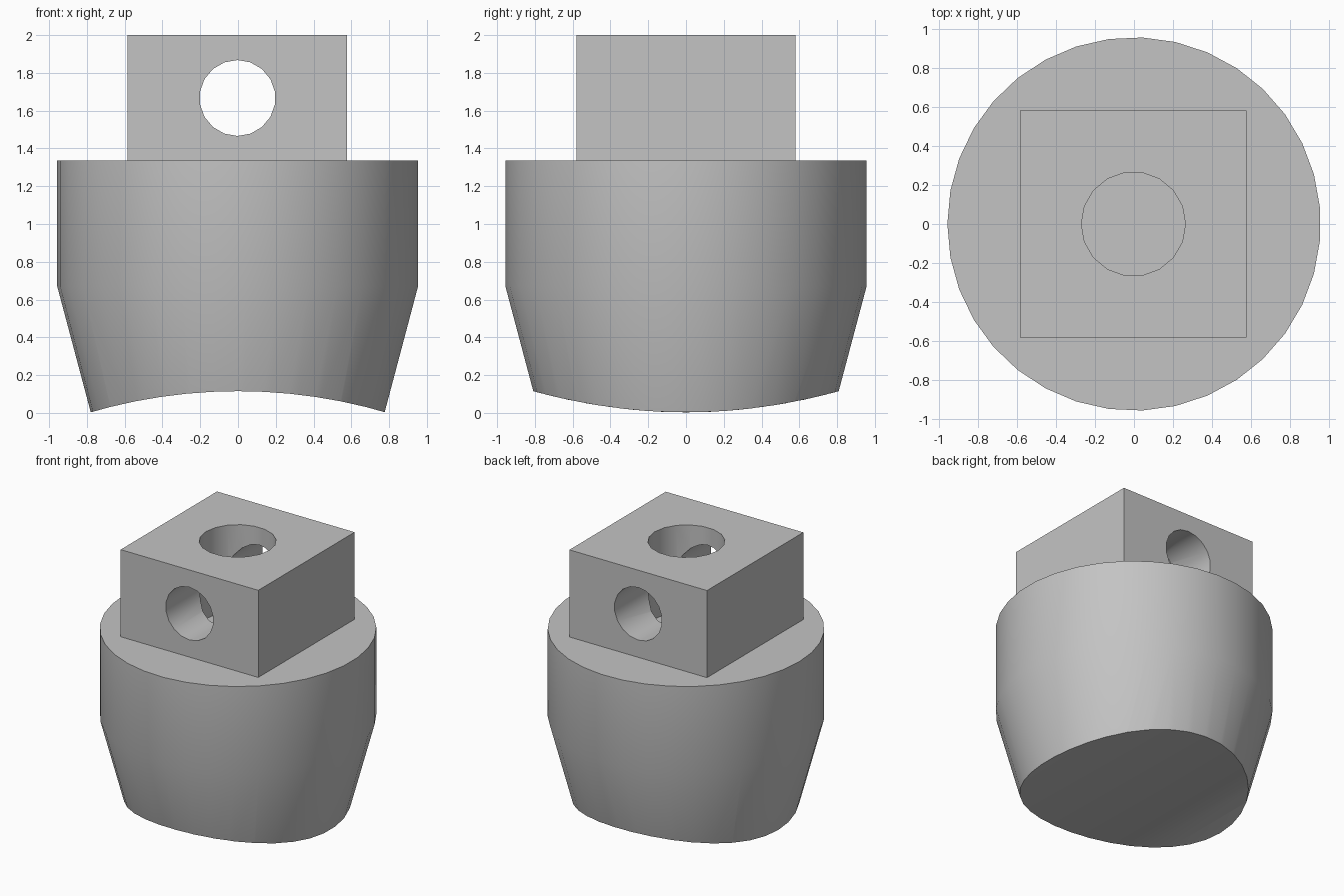
import bpy, bmesh, math
from mathutils import Matrix

cube = bpy.data.objects.get("Cube")
if cube:
    bpy.data.objects.remove(cube, do_unlink=True)

grey = bpy.data.materials.new("plain_grey")
grey.use_nodes = True
COLOUR = (0.55, 0.55, 0.55, 1)
grey.diffuse_color = COLOUR
grey.node_tree.nodes["Principled BSDF"].inputs["Base Color"].default_value = COLOUR


def make_object(name, bm, helper=False):
    bmesh.ops.recalc_face_normals(bm, faces=bm.faces)
    mesh = bpy.data.meshes.new(name)
    bm.to_mesh(mesh)
    bm.free()
    mesh.materials.append(grey)
    obj = bpy.data.objects.new(name, mesh)
    bpy.context.collection.objects.link(obj)
    obj.hide_render = helper
    return obj


def turned(name, rings, sides, matrix=Matrix(), helper=False):
    """Closed solid of round rings given as (radius, height)."""
    bm = bmesh.new()
    loops = []
    for r, z in rings:
        angles = [math.pi + 2 * math.pi * i / sides for i in range(sides)]
        loops.append([bm.verts.new((r * math.cos(a), r * math.sin(a), z)) for a in angles])
    for low, high in zip(loops, loops[1:]):
        for i in range(sides):
            j = (i + 1) % sides
            bm.faces.new((low[i], low[j], high[j], high[i]))
    bm.faces.new(loops[0][::-1])
    bm.faces.new(loops[-1])
    bm.transform(matrix)
    return make_object(name, bm, helper)


def cut(target, cutter):
    mod = target.modifiers.new("cut", "BOOLEAN")
    mod.operation = "DIFFERENCE"
    mod.solver = "EXACT"
    mod.object = cutter
    bpy.context.view_layer.objects.active = target
    bpy.ops.object.modifier_apply(modifier=mod.name)
    bpy.data.objects.remove(cutter, do_unlink=True)


# Tapered round body, with its underside hollowed by a broad cylinder along y
body = turned("body", [(0.752, -0.1), (0.957, 0.67), (0.957, 1.335)], 35)
along_y = Matrix.Rotation(math.pi / 2, 4, "X")
ARCH = 2.78
cut(body, turned("arch_cutter", [(ARCH, -1.5), (ARCH, 1.5)], 128,
                 Matrix.Translation((0, 0, 0.115 - ARCH)) @ along_y, True))

# Square post on top
bm = bmesh.new()
bmesh.ops.create_cube(bm, size=1)
bm.transform(Matrix.Translation((-0.003, 0, 1.6675)) @ Matrix.Diagonal((1.162, 1.162, 0.665, 1)))
post = make_object("post", bm)

# Upright bore and cross hole from front to back
cut(post, turned("bore_cutter", [(0.267, 1.2), (0.267, 2.2)], 18,
                 Matrix.Translation((-0.003, 0, 0)), True))
cut(post, turned("cross_cutter", [(0.201, -1), (0.201, 1)], 18,
                 Matrix.Translation((-0.003, 0, 1.667)) @ along_y
                 @ Matrix.Rotation(math.pi / 2, 4, "Z"), True))

# Smooth round walls, crisp rims
for obj in (body, post):
    bpy.ops.object.select_all(action="DESELECT")
    obj.select_set(True)
    bpy.context.view_layer.objects.active = obj
    bpy.ops.object.shade_smooth_by_angle(angle=math.radians(30))
